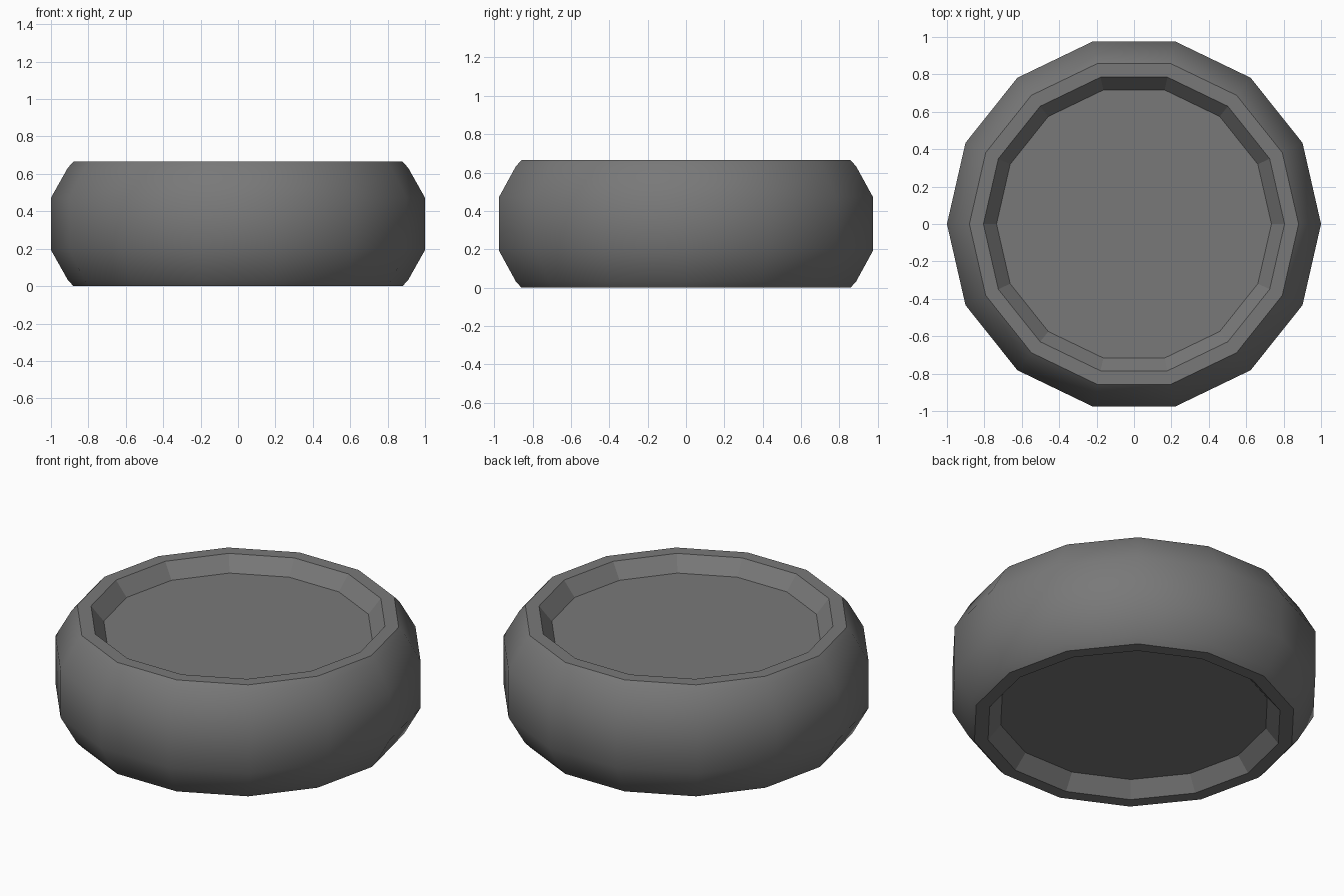
import bpy, bmesh, math

if "Cube" in bpy.data.objects:
    bpy.data.objects.remove(bpy.data.objects["Cube"])

SIDES = 14
H = 0.665

# Half profile (radius, height), from bottom recess centre side to top recess
half = [(0.735, 0.085), (0.805, 0.0), (0.88, 0.0), (0.91, 0.033), (1.0, 0.193)]
profile = half + [(r, H - z) for r, z in reversed(half)]
OUTER = range(2, 7)      # bands forming the smooth outer wall
RIMS = (2, 7)            # rings where the outer wall meets the flat rims

bm = bmesh.new()
rings = [[bm.verts.new((r * math.cos(2 * math.pi * i / SIDES),
                        r * math.sin(2 * math.pi * i / SIDES), z))
          for i in range(SIDES)] for r, z in profile]

# Bands between neighbouring rings
for b in range(len(rings) - 1):
    for i in range(SIDES):
        j = (i + 1) % SIDES
        f = bm.faces.new((rings[b][i], rings[b][j], rings[b + 1][j], rings[b + 1][i]))
        f.smooth = b in OUTER

# Recess floors
bm.faces.new(reversed(rings[0]))
bm.faces.new(rings[-1])

# Keep the rim edges crisp
for k in RIMS:
    for i in range(SIDES):
        bm.edges.get((rings[k][i], rings[k][(i + 1) % SIDES])).smooth = False

bmesh.ops.recalc_face_normals(bm, faces=bm.faces[:])
mesh = bpy.data.meshes.new("recessed_wheel")
bm.to_mesh(mesh)
bm.free()

# Dark rubber-like grey
mat = bpy.data.materials.new("dark_grey")
mat.diffuse_color = (0.19, 0.19, 0.19, 1.0)
mat.use_nodes = True
mat.node_tree.nodes["Principled BSDF"].inputs["Base Color"].default_value = mat.diffuse_color
mesh.materials.append(mat)

obj = bpy.data.objects.new("recessed_wheel", mesh)
bpy.context.collection.objects.link(obj)
